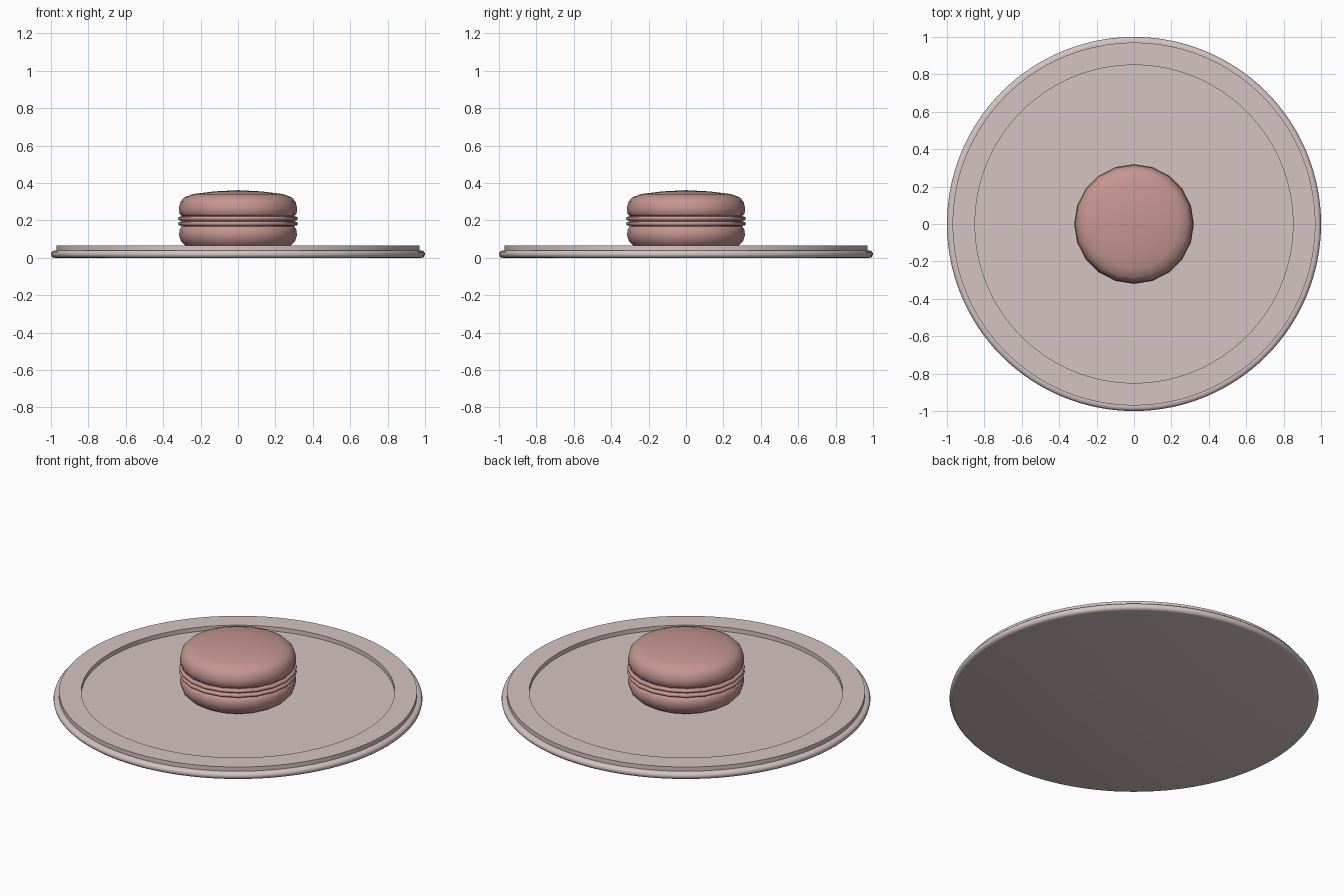
import bpy, math

cube = bpy.data.objects.get("Cube")
if cube:
    bpy.data.objects.remove(cube, do_unlink=True)


def material(name, colour):
    mat = bpy.data.materials.new(name)
    mat.use_nodes = True
    mat.diffuse_color = (*colour, 1)
    mat.node_tree.nodes["Principled BSDF"].inputs["Base Color"].default_value = (*colour, 1)
    return mat


def lathe(name, profile, sides, mat, angle):
    """Spin an (r, z) profile, bottom to top, round the z axis."""
    verts, faces, rings = [], [], []
    for r, z in profile:
        start, count = len(verts), sides if r > 0 else 1
        for i in range(count):
            a = math.tau * i / sides
            verts.append((r * math.cos(a), r * math.sin(a), z))
        rings.append([start + i % count for i in range(sides)])
    for low, high in zip(rings, rings[1:]):
        for i in range(sides):
            j = (i + 1) % sides
            loop = [low[i], low[j], high[j], high[i]]
            faces.append(list(dict.fromkeys(loop)))
    mesh = bpy.data.meshes.new(name)
    mesh.from_pydata(verts, [], faces)
    mesh.materials.append(mat)
    obj = bpy.data.objects.new(name, mesh)
    bpy.context.collection.objects.link(obj)
    bpy.ops.object.select_all(action="DESELECT")
    obj.select_set(True)
    bpy.context.view_layer.objects.active = obj
    bpy.ops.object.shade_smooth_by_angle(angle=math.radians(angle))
    return obj


def bulge(radius, z, height, steps=6):
    """Half-round edge profile that bows out to the radius."""
    h = height / 2
    return [(radius - h + h * math.cos(a), z + h + h * math.sin(a))
            for a in (math.pi * (i / steps - 0.5) for i in range(steps + 1))]


porcelain = material("pale pink porcelain", (0.66, 0.55, 0.54))
biscuit = material("dusty pink biscuit", (0.56, 0.305, 0.29))

# Plate: rounded base disc, stepped rim and sunken centre
lathe("plate", [(0, 0)] + bulge(1, 0, 0.04)
      + [(0.97, 0.04), (0.97, 0.065), (0.85, 0.065), (0.85, 0.04), (0, 0.04)],
      128, porcelain, 35)

# Biscuit shells
SIDES = 20
lathe("lower_shell", [(0, 0.04), (0.25, 0.045), (0.28, 0.063), (0.305, 0.09),
                      (0.315, 0.12), (0.313, 0.15), (0.3, 0.17), (0, 0.17)],
      SIDES, biscuit, 60)
lathe("upper_shell", [(0, 0.222), (0.3, 0.222), (0.313, 0.235), (0.316, 0.265),
                      (0.308, 0.3), (0.285, 0.325), (0.24, 0.341), (0.13, 0.355),
                      (0, 0.362)], SIDES, biscuit, 60)

# Filling: core with two ruffled rings
lathe("filling_core", [(0, 0.165), (0.302, 0.165), (0.302, 0.225), (0, 0.225)],
      SIDES, biscuit, 40)
for name, z in (("lower_ruffle", 0.172), ("upper_ruffle", 0.199)):
    lathe(name, [(0.29, z)] + bulge(0.32, z, 0.022, 4) + [(0.29, z + 0.022)],
          SIDES, biscuit, 60)
